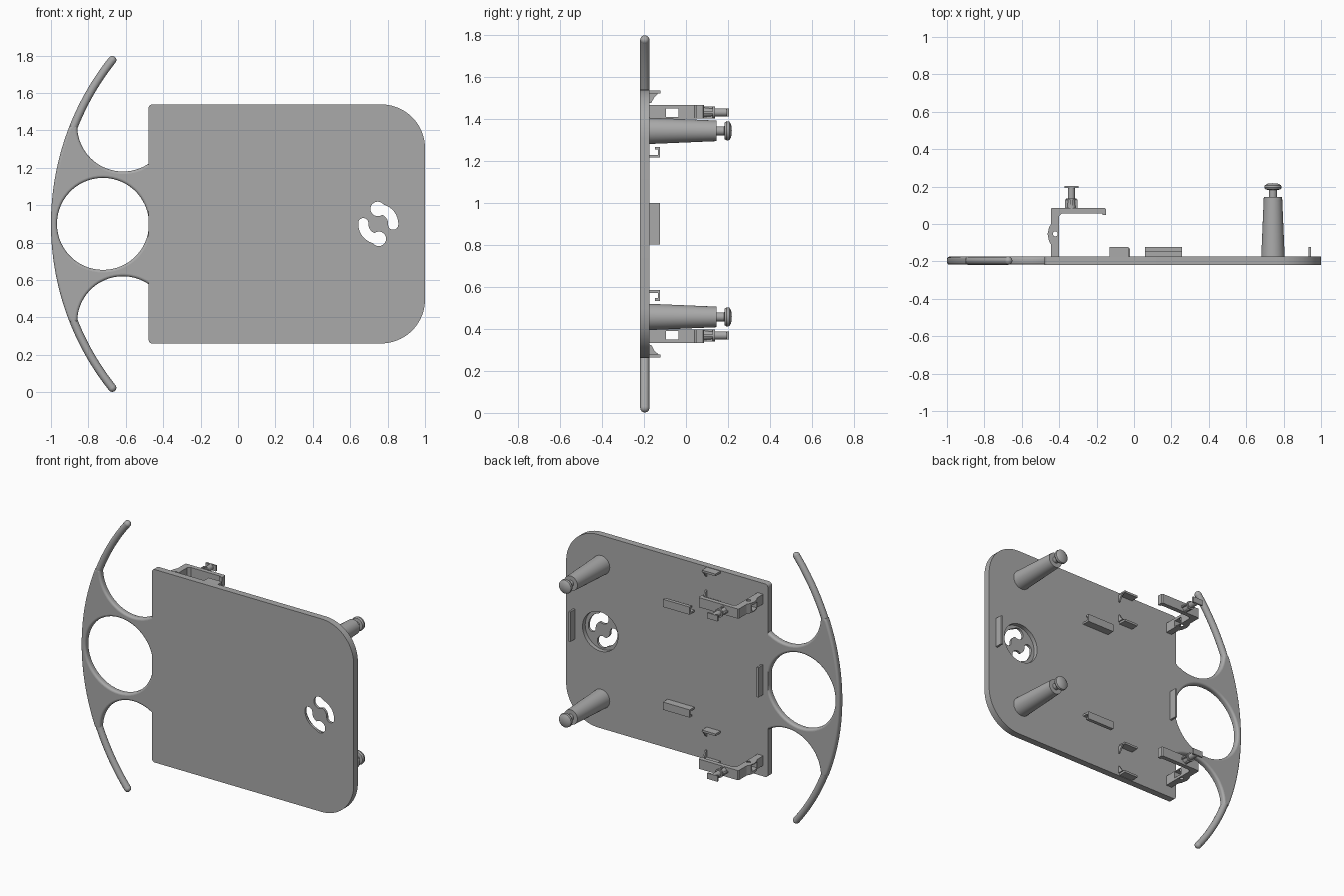
import bpy, bmesh
from math import sin, cos, pi, radians, asin, sqrt
from mathutils import Vector, Matrix

if "Cube" in bpy.data.objects:
    bpy.data.objects.remove(bpy.data.objects["Cube"], do_unlink=True)

grey = bpy.data.materials.new("plain_grey")
grey.use_nodes = True
COLOUR = (0.4, 0.4, 0.4, 1)
grey.diffuse_color = COLOUR
grey.node_tree.nodes["Principled BSDF"].inputs["Base Color"].default_value = COLOUR

MID = 0.9                     # height of the mirror line
FRONT, BACK = -0.218, -0.174  # panel faces
SEAT = BACK - 0.01            # rear parts sink slightly into the panel


def arc(cx, cz, r, a0, a1, n=32):
    return [(cx + r * cos(radians(a0 + (a1 - a0) * i / n)),
             cz + r * sin(radians(a0 + (a1 - a0) * i / n))) for i in range(n + 1)]


def add(name, data, smooth=False):
    ob = bpy.data.objects.new(name, data)
    bpy.context.collection.objects.link(ob)
    data.materials.append(grey)
    if smooth:
        select(ob)
        bpy.ops.object.shade_smooth_by_angle(angle=radians(35))
    return ob


def select(ob):
    bpy.ops.object.select_all(action='DESELECT')
    ob.select_set(True)
    bpy.context.view_layer.objects.active = ob


def from_bmesh(name, bm, smooth=False):
    bmesh.ops.recalc_face_normals(bm, faces=bm.faces)
    me = bpy.data.meshes.new(name)
    bm.to_mesh(me)
    bm.free()
    return add(name, me, smooth)


def prism(name, pts, axis, lo, hi, smooth=False):
    """Extrude a 2D outline along the x, y or z axis."""
    place = {'x': lambda a, b, t: (t, a, b), 'y': lambda a, b, t: (a, t, b),
             'z': lambda a, b, t: (a, b, t)}[axis]
    bm = bmesh.new()
    face = bm.faces.new([bm.verts.new(place(a, b, lo)) for a, b in pts])
    out = bmesh.ops.extrude_face_region(bm, geom=[face])
    verts = [g for g in out["geom"] if isinstance(g, bmesh.types.BMVert)]
    bmesh.ops.translate(bm, verts=verts, vec=Vector(place(0, 0, hi - lo)))
    return from_bmesh(name, bm, smooth)


def box(name, x0, x1, y0, y1, z0, z1):
    return prism(name, [(x0, y0), (x1, y0), (x1, y1), (x0, y1)], 'z', z0, z1)


def lathe(name, profile, x, z, n=40):
    """Turn a (radius, y) profile around an axis running front to back."""
    bm = bmesh.new()
    vs = [bm.verts.new((r, y, 0)) for r, y in profile]
    es = [bm.edges.new(p) for p in zip(vs, vs[1:])]
    bmesh.ops.spin(bm, geom=vs + es, cent=(0, 0, 0), axis=(0, 1, 0), angle=2 * pi, steps=n)
    bmesh.ops.remove_doubles(bm, verts=bm.verts, dist=1e-5)
    bmesh.ops.translate(bm, verts=bm.verts, vec=(x, 0, z))
    return from_bmesh(name, bm, True)


def cut(ob, cutter):
    mod = ob.modifiers.new("cut", 'BOOLEAN')
    mod.operation, mod.solver, mod.object = 'DIFFERENCE', 'EXACT', cutter
    select(ob)
    bpy.ops.object.modifier_apply(modifier=mod.name)
    bpy.data.objects.remove(cutter, do_unlink=True)


def curve(name, dims, splines, cyclic, bevel):
    cu = bpy.data.curves.new(name, 'CURVE')
    cu.dimensions, cu.bevel_depth, cu.bevel_resolution = dims, bevel, 4
    for pts in splines:
        sp = cu.splines.new('POLY')
        sp.points.add(len(pts) - 1)
        for p, (x, z) in zip(sp.points, pts):
            p.co = (x, z, 0, 1)
        sp.use_cyclic_u = cyclic
    return cu


def curve_object(name, cu):
    ob = add(name, cu)
    ob.matrix_world = Matrix.Translation((0, (FRONT + BACK) / 2, 0)) @ Matrix.Rotation(pi / 2, 4, 'X')
    select(ob)
    bpy.ops.object.convert(target='MESH')
    ob = bpy.context.object
    bpy.ops.object.shade_smooth_by_angle(angle=radians(35))
    return ob


# Main panel: large round corners on one side, tiny ones on the other
H = 0.639
R, r = 0.235, 0.02
outline = (arc(1 - R, MID + H - R, R, 0, 90, 20) + arc(-0.478 + r, MID + H - r, r, 90, 180, 5)
           + arc(-0.478 + r, MID - H + r, r, 180, 270, 5) + arc(1 - R, MID - H + R, R, 270, 360, 20))
panel = prism("panel", outline, 'y', FRONT, BACK)

# Round rear recess with two curved openings through its floor
CX = 0.75
cut(panel, prism("recess_cutter", arc(CX, MID, 0.13, 0, 351, 39), 'y', FRONT + 0.016, 0))
for turn in (0, 180):
    band = arc(CX, MID, 0.107, turn - 3, turn + 92, 16) + arc(CX, MID, 0.053, turn + 92, turn - 3, 16)
    cut(panel, prism("slot_cutter", band, 'y', -0.3, 0))
    for ang, rad in ((92, 0.039), (-3, 0.0271)):
        ex, ez = arc(CX, MID, 0.08, turn + ang, 0, 1)[0]
        cut(panel, prism("slot_end_cutter", arc(ex, ez, rad, 4, 349, 23), 'y', -0.3, 0))
select(panel)
bpy.ops.object.shade_smooth_by_angle(angle=radians(30))

# Handle web: bowed outer edge, two scooped notches and a round grip hole
BX, NX, NR, N_OFF = 0.43, -0.615, 0.245, 0.525
tilt = asin(N_OFF / 1.43) * 180 / pi
web = (arc(BX, MID, 1.43, 180 - tilt, 180 + tilt, 48)
       + arc(NX, MID - N_OFF, NR, 180, 48, 32) + arc(NX, MID + N_OFF, NR, -48, -180, 32))
hole = arc(-0.722, MID, 0.246, 0, 354, 59)
bev = 0.014
cu = curve("handle", '2D', [web, hole], True, bev)
cu.fill_mode, cu.offset, cu.extrude = 'BOTH', -bev, (BACK - FRONT) / 2 - bev - 0.0005
curve_object("handle", cu)

for s, side in ((1, "upper"), (-1, "lower")):
    def z(off):
        return MID + s * off

    # Handle horn with rounded tip
    a0, a1 = (180 - s * asin(o / 1.408) * 180 / pi for o in (0.49, 0.876))
    path = arc(BX, MID, 1.408, a0, a1, 24)
    horn = curve("horn", '3D', [path], False, 0.022)
    horn.use_fill_caps = True
    curve_object(side + "_handle_horn", horn)
    bm = bmesh.new()
    bmesh.ops.create_uvsphere(bm, u_segments=20, v_segments=12, radius=0.022)
    bmesh.ops.translate(bm, verts=bm.verts, vec=(path[-1][0], (FRONT + BACK) / 2, path[-1][1]))
    from_bmesh(side + "_horn_tip", bm, True)

    # Tapered post with a mushroom knob
    lathe(side + "_post", [(0, SEAT), (0.063, SEAT), (0.049, 0.145), (0.021, 0.145), (0.021, 0.182),
                           (0.04, 0.184), (0.046, 0.194), (0.044, 0.206), (0.03, 0.215), (0, 0.218)],
          0.743, z(0.443))

    # Angled bracket with bulged lug, window and pin hole
    shape = [(-0.444, SEAT), (-0.402, SEAT), (-0.402, 0.04), (-0.385, 0.057), (-0.168, 0.057),
             (-0.168, 0.048), (-0.15, 0.048), (-0.15, 0.08), (-0.156, 0.086), (-0.438, 0.086),
             (-0.444, 0.08), (-0.444, 0.0), (-0.455, -0.02), (-0.462, -0.053), (-0.455, -0.09),
             (-0.444, -0.11)]
    bracket = prism(side + "_bracket", shape, 'z', *sorted((z(0.503), z(0.567))))
    cut(bracket, box("window_cutter", -0.6, -0.3, -0.095, -0.035, *sorted((z(0.509), z(0.55)))))
    cut(bracket, prism("pin_cutter", arc(-0.421, -0.053, 0.013, 0, 340, 17), 'z', *sorted((z(0.4), z(0.7)))))

    # Thumb screw: collar, cross fins, stem and end bar
    sx, sz = -0.335, z(0.531)
    lathe(side + "_screw", [(0, 0.08), (0.024, 0.08), (0.018, 0.127), (0.028, 0.127), (0.028, 0.137),
                            (0.019, 0.137), (0.019, 0.2), (0, 0.2)], sx, sz, 24)
    box(side + "_screw_fin_flat", sx - 0.033, sx + 0.033, 0.085, 0.13, sz - 0.005, sz + 0.005)
    box(side + "_screw_fin_upright", sx - 0.005, sx + 0.005, 0.085, 0.13, sz - 0.028, sz + 0.028)
    box(side + "_screw_bar", sx - 0.037, sx + 0.037, 0.193, 0.204, sz - 0.019, sz + 0.019)

    # Hooked cable clip
    hook = [(SEAT, 0.315), (-0.124, 0.315), (-0.124, 0.366), (-0.147, 0.366), (-0.147, 0.354),
            (-0.134, 0.354), (-0.134, 0.328), (SEAT, 0.328)]
    prism(side + "_hook_clip", [(y, z(o)) for y, o in hook], 'x', 0.06, 0.256)

    # Pair of facing tabs, each with a thin curved blade
    for label, off, d in (("outer", 0.622, -1), ("inner", 0.423, 1)):
        box(f"{side}_{label}_tab", -0.13, -0.03, SEAT, -0.122, *sorted((z(off), z(off + 0.014))))
        root = off if d < 0 else off + 0.014
        blade = [(SEAT, root), (-0.13, root), (-0.15, root + d * 0.018),
                 (-0.165, root + d * 0.045), (SEAT, root + d * 0.05)]
        prism(f"{side}_{label}_blade", [(y, z(o)) for y, o in blade], 'x', -0.032, -0.022)

# Upright ribs near both ends
for name, x in (("handle_side_rib", -0.444), ("far_side_rib", 0.934)):
    box(name, x, x + 0.013, SEAT, -0.124, MID - 0.098, MID + 0.1)
